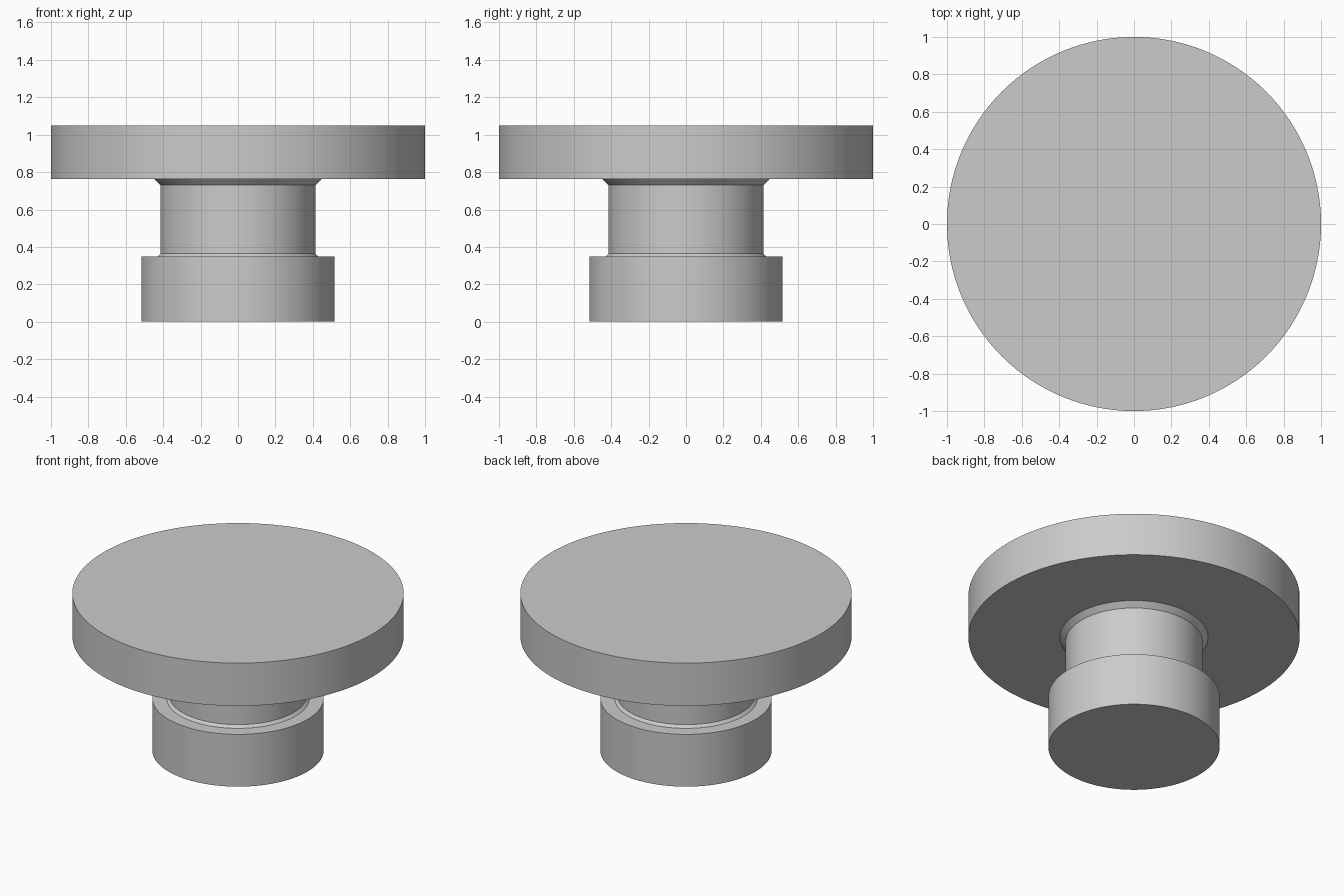
import bpy
import bmesh
from math import cos, sin, tau, radians

SEGMENTS = 128

cube = bpy.data.objects.get("Cube")
if cube:
    bpy.data.objects.remove(cube, do_unlink=True)

grey = bpy.data.materials.new("plain grey")
grey.use_nodes = True
grey.diffuse_color = (0.6, 0.6, 0.6, 1)
grey.node_tree.nodes["Principled BSDF"].inputs["Base Color"].default_value = grey.diffuse_color


def turned_part(name, profile, capped=True):
    """Turn a (radius, height) profile, listed bottom to top, about z."""
    bm = bmesh.new()
    rings = [[bm.verts.new((r * cos(tau * i / SEGMENTS), r * sin(tau * i / SEGMENTS), z))
              for i in range(SEGMENTS)] for r, z in profile]
    for low, high in zip(rings, rings[1:]):
        for i in range(SEGMENTS):
            j = (i + 1) % SEGMENTS
            bm.faces.new((low[i], low[j], high[j], high[i]))
    if capped:
        bm.faces.new(rings[0][::-1])
        bm.faces.new(rings[-1])
    mesh = bpy.data.meshes.new(name)
    bm.to_mesh(mesh)
    bm.free()
    mesh.materials.append(grey)
    part = bpy.data.objects.new(name, mesh)
    bpy.context.collection.objects.link(part)
    bpy.ops.object.select_all(action="DESELECT")
    part.select_set(True)
    bpy.context.view_layer.objects.active = part
    bpy.ops.object.shade_smooth_by_angle(angle=radians(25))
    return part


# Foot, chamfered neck and wide head
turned_part("base", [(0.517, 0), (0.517, 0.348)])
turned_part("neck", [(0.431, 0.348), (0.414, 0.365), (0.414, 0.73), (0.447, 0.763)], capped=False)
turned_part("head_disc", [(1, 0.763), (1, 1.048)])
